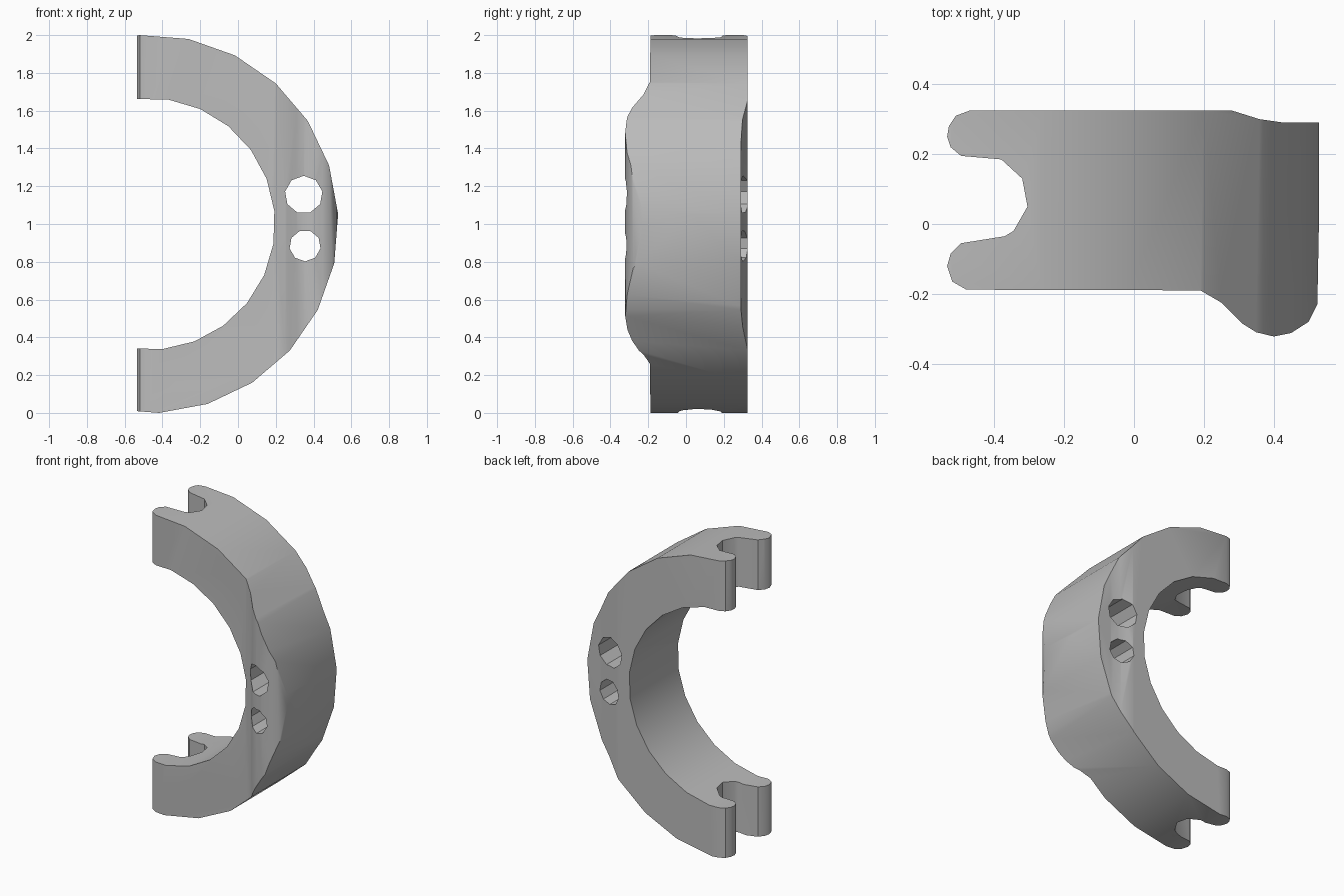
import bpy
import bmesh
from math import radians, sin, cos
from mathutils import Vector

cube = bpy.data.objects.get("Cube")
if cube:
    bpy.data.objects.remove(cube)

grey = bpy.data.materials.new("plain grey")
grey.use_nodes = True
colour = (0.5, 0.5, 0.5, 1)
grey.diffuse_color = colour
grey.node_tree.nodes["Principled BSDF"].inputs["Base Color"].default_value = colour


def prism(name, points, direction):
    """Extrude a closed loop of 3D points along a direction."""
    bm = bmesh.new()
    face = bm.faces.new([bm.verts.new(p) for p in points])
    new = bmesh.ops.extrude_face_region(bm, geom=[face])["geom"]
    moved = [v for v in new if isinstance(v, bmesh.types.BMVert)]
    bmesh.ops.translate(bm, verts=moved, vec=Vector(direction))
    bmesh.ops.recalc_face_normals(bm, faces=bm.faces)
    mesh = bpy.data.meshes.new(name)
    bm.to_mesh(mesh)
    bm.free()
    mesh.materials.append(grey)
    obj = bpy.data.objects.new(name, mesh)
    bpy.context.collection.objects.link(obj)
    return obj


def disc(name, x, z, radius, sides, phase):
    """Many-sided cylinder lying along the y axis."""
    angles = [radians(phase + 360 * i / sides) for i in range(sides)]
    ring = [(x + radius * cos(a), -0.6, z + radius * sin(a)) for a in angles]
    return prism(name, ring, (0, 1.2, 0))


def combine(target, tool, operation):
    mod = target.modifiers.new(operation.lower(), 'BOOLEAN')
    mod.operation, mod.solver, mod.object = operation, 'EXACT', tool
    bpy.context.view_layer.objects.active = target
    bpy.ops.object.modifier_apply(modifier=mod.name)
    bpy.data.objects.remove(tool)


# Plan outline: forked ends on the right, bulged front, shallow step at the back
outline = [
    (.28, .325), (-.47, .325), (-.51, .31), (-.53, .28), (-.535, .25),
    (-.525, .22), (-.495, .195), (-.38, .185), (-.32, .13), (-.305, .05),
    (-.345, -.02), (-.37, -.035), (-.495, -.055), (-.525, -.085),
    (-.535, -.12), (-.52, -.165), (-.48, -.188), (.19, -.19), (.25, -.225),
    (.31, -.285), (.35, -.31), (.4, -.322), (.45, -.312), (.5, -.28),
    (.525, -.23), (.535, .29), (.43, .29), (.36, .3)]
body = prism("half_ring_clamp", [(x, y, -0.2) for x, y in outline], (0, 0, 2.4))

# Round the body into a half ring
combine(body, disc("outer_round", -.47, 1, 1.0014, 24, 3), 'INTERSECT')
combine(body, disc("inner_bore", -.47, 1, .666, 24, 6), 'DIFFERENCE')

# Two bolt holes through the middle
combine(body, disc("upper_hole", .348, 1.155, .1, 9, 10), 'DIFFERENCE')
combine(body, disc("lower_hole", .355, .885, .083, 9, 30), 'DIFFERENCE')

bpy.ops.object.select_all(action='DESELECT')
body.select_set(True)
bpy.context.view_layer.objects.active = body
bpy.ops.object.shade_smooth_by_angle(angle=radians(32))
